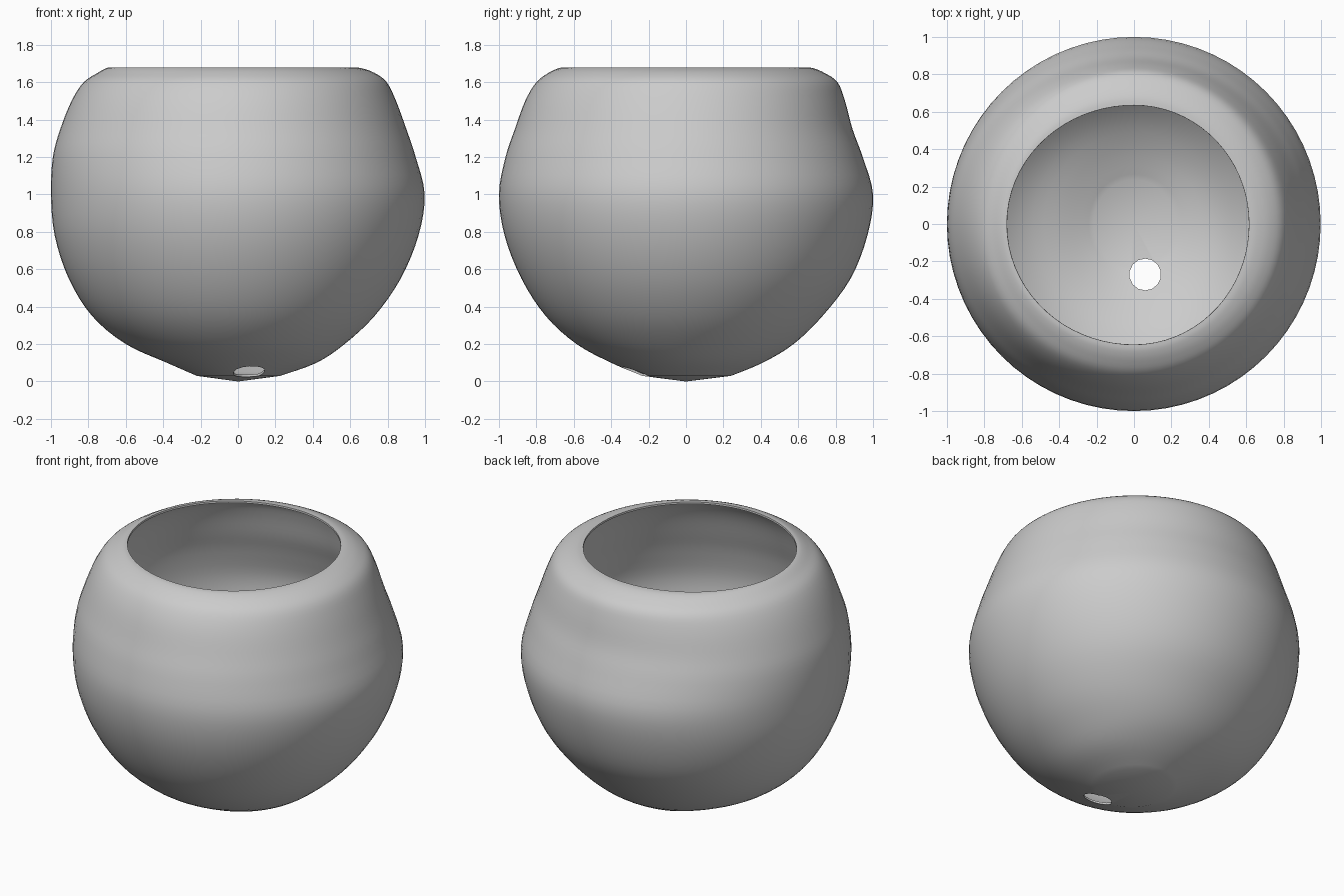
import bpy, bmesh, math
from mathutils import Vector

cube = bpy.data.objects.get("Cube")
if cube:
    bpy.data.objects.remove(cube, do_unlink=True)

SEGMENTS, STEPS = 72, 4

# height, then radius towards +x, +y, -x, -y (slightly uneven hand-shaped pot)
RINGS = [
    (0.03, 0.225, 0.24, 0.22, 0.235),
    (0.10, 0.42, 0.41, 0.38, 0.40),
    (0.20, 0.57, 0.575, 0.60, 0.585),
    (0.35, 0.73, 0.73, 0.78, 0.75),
    (0.55, 0.87, 0.88, 0.905, 0.88),
    (0.78, 0.965, 0.97, 0.98, 0.97),
    (1.00, 0.998, 1.0, 1.0, 1.0),
    (1.20, 0.95, 0.945, 0.99, 0.965),
    (1.35, 0.90, 0.89, 0.95, 0.915),
    (1.50, 0.845, 0.85, 0.89, 0.86),
    (1.60, 0.795, 0.81, 0.825, 0.80),
    (1.65, 0.73, 0.74, 0.75, 0.735),
    (1.675, 0.66, 0.68, 0.705, 0.68),
    (1.68, 0.615, 0.635, 0.68, 0.645),
]


def catmull(a, b, c, d, t):
    """Smooth interpolation between b and c."""
    return tuple(0.5 * (2 * q + (r - p) * t + (2 * p - 5 * q + 4 * r - s) * t * t
                        + (3 * q - p - 3 * r + s) * t ** 3)
                 for p, q, r, s in zip(a, b, c, d))


def smooth_rings(rings):
    """Refine the ring table along its height."""
    last = len(rings) - 1
    out = []
    for i in range(last):
        a, d = rings[max(i - 1, 0)], rings[min(i + 2, last)]
        out += [catmull(a, rings[i], rings[i + 1], d, k / STEPS) for k in range(STEPS)]
    return out + [rings[-1]]


def ring_point(ring, angle):
    """Blend the four radii around the ring."""
    z, px, py, nx, ny = ring
    c, s = math.cos(angle), math.sin(angle)
    r = (px if c > 0 else nx) * c * c + (py if s > 0 else ny) * s * s
    return (r * c, r * s, z)


clay = bpy.data.materials.new("grey clay")
clay.use_nodes = True
colour = (0.6, 0.6, 0.6, 1)
clay.diffuse_color = colour
clay.node_tree.nodes["Principled BSDF"].inputs["Base Color"].default_value = colour

# Pot wall lofted through the rings, closed at the bottom
bm = bmesh.new()
angles = [2 * math.pi * i / SEGMENTS for i in range(SEGMENTS)]
loops = [[bm.verts.new(ring_point(r, a)) for a in angles] for r in smooth_rings(RINGS)]
base = bm.verts.new((0, 0, 0))
for i in range(SEGMENTS):
    j = (i + 1) % SEGMENTS
    bm.faces.new((base, loops[0][j], loops[0][i]))
    for low, high in zip(loops, loops[1:]):
        bm.faces.new((low[i], low[j], high[j], high[i]))
mesh = bpy.data.meshes.new("pot_body")
bm.to_mesh(mesh)
bm.free()
mesh.materials.append(clay)
pot = bpy.data.objects.new("pot_body", mesh)
bpy.context.collection.objects.link(pot)

# Thin wall, thickened inwards
wall = pot.modifiers.new("wall", 'SOLIDIFY')
wall.thickness = 0.012
wall.offset = -1

# Off-centre drainage hole
bpy.ops.mesh.primitive_cylinder_add(vertices=14, radius=0.085, depth=0.4,
                                    location=(0.06, -0.27, 0.05))
cutter = bpy.context.object
cutter.name = "drain_hole_cutter"
cutter.hide_render = True
cutter.data.materials.append(clay)
cut = pot.modifiers.new("drain_hole", 'BOOLEAN')
cut.operation = 'DIFFERENCE'
cut.solver = 'EXACT'
cut.object = cutter

# Apply the wall and hole, then smooth
bpy.ops.object.select_all(action='DESELECT')
pot.select_set(True)
bpy.context.view_layer.objects.active = pot
for name in ("wall", "drain_hole"):
    bpy.ops.object.modifier_apply(modifier=name)
bpy.data.objects.remove(cutter, do_unlink=True)
bpy.ops.object.shade_smooth_by_angle(angle=math.radians(40))
